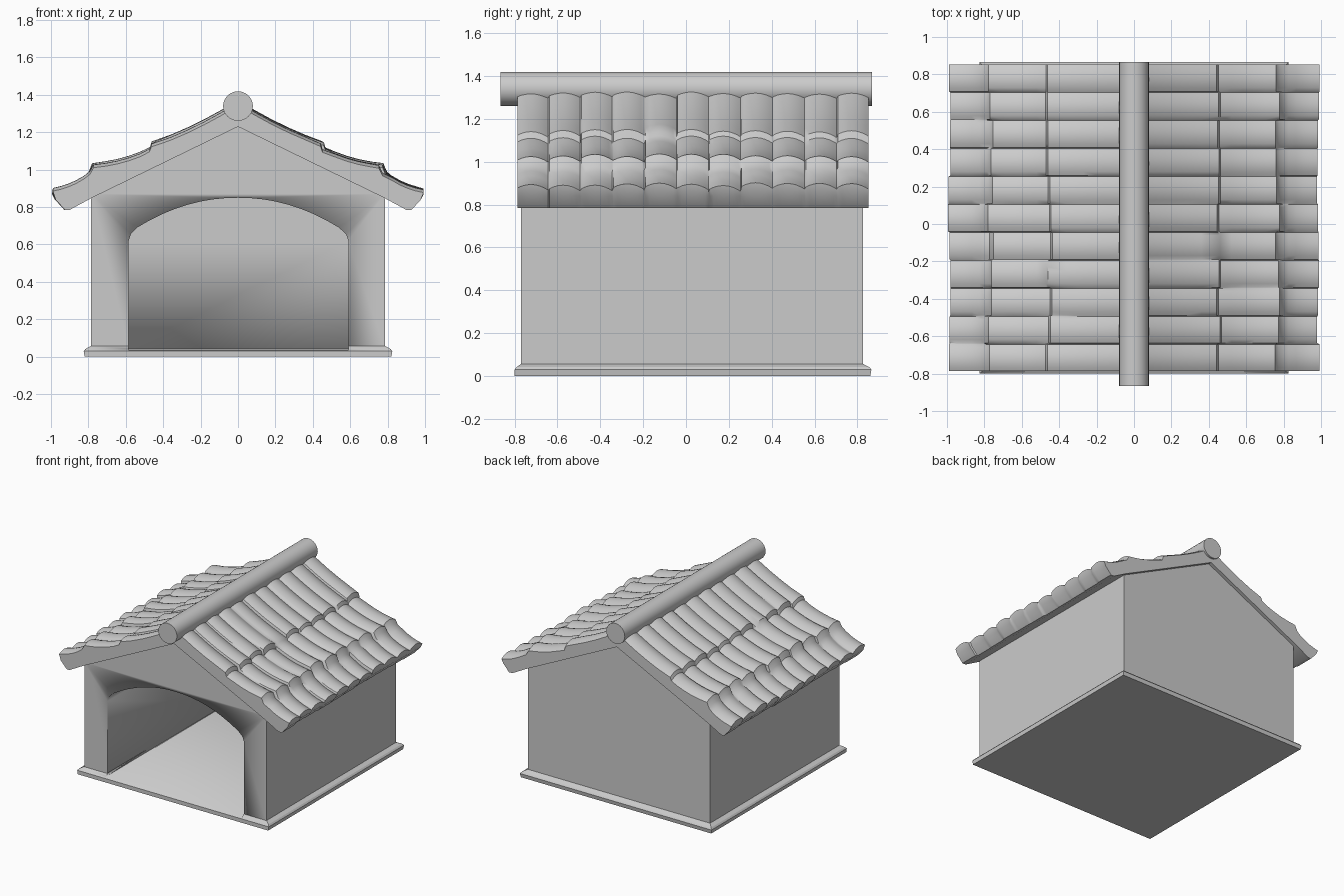
import bpy, bmesh, math, random

if "Cube" in bpy.data.objects:
    bpy.data.objects.remove(bpy.data.objects["Cube"])

random.seed(4)


def finish(name, bm, angle=35):
    bmesh.ops.recalc_face_normals(bm, faces=bm.faces)
    mesh = bpy.data.meshes.new(name)
    bm.to_mesh(mesh)
    bm.free()
    ob = bpy.data.objects.new(name, mesh)
    bpy.context.collection.objects.link(ob)
    bpy.ops.object.select_all(action='DESELECT')
    ob.select_set(True)
    bpy.context.view_layer.objects.active = ob
    bpy.ops.object.shade_smooth_by_angle(angle=math.radians(angle))
    return ob


def loft(name, rings, angle=35):
    """Skin a list of closed rings and cap both ends."""
    bm = bmesh.new()
    rows = [[bm.verts.new(p) for p in ring] for ring in rings]
    for a, b in zip(rows, rows[1:]):
        for i in range(len(a)):
            j = (i + 1) % len(a)
            bm.faces.new((a[i], a[j], b[j], b[i]))
    bm.faces.new(rows[0])
    bm.faces.new(rows[-1])
    return finish(name, bm, angle)


def extrude_y(name, profile, y0, y1):
    return loft(name, [[(x, y, z) for x, z in profile] for y in (y0, y1)])


def rect(hx, y0, y1, z):
    return [(-hx, y0, z), (hx, y0, z), (hx, y1, z), (-hx, y1, z)]


# Walls with gables
walls = extrude_y("walls", [(-0.785, 0.04), (0.785, 0.04), (0.785, 0.87),
                            (0, 1.26), (-0.785, 0.87)], -0.77, 0.825)

# Base plinth with a sloped top edge
plinth = loft("plinth", [rect(0.82, -0.80, 0.86, 0), rect(0.825, -0.80, 0.865, 0.03),
                         rect(0.815, -0.79, 0.855, 0.042), rect(0.78, -0.765, 0.82, 0.06)], 20)

# Arched doorway and room, cut from walls and plinth
arch = [(-0.585, 0.035), (0.59, 0.035), (0.59, 0.62), (0.578, 0.655), (0.54, 0.69)]
for i in range(1, 16):
    x = 0.54 - 1.08 * i / 16
    arch.append((x, 0.69 + 0.16 * (1 - (abs(x) / 0.54) ** 2.1)))
arch += [(-0.54, 0.69), (-0.573, 0.655), (-0.585, 0.62)]
cutter = extrude_y("doorway_cutter", arch, -1.0, 0.76)
for ob in (walls, plinth):
    mod = ob.modifiers.new("doorway", 'BOOLEAN')
    mod.operation = 'DIFFERENCE'
    mod.solver = 'EXACT'
    mod.object = cutter
    bpy.context.view_layer.objects.active = ob
    bpy.ops.object.modifier_apply(modifier=mod.name)
bpy.data.objects.remove(cutter)

# Tiled roof slopes: three overlapping courses, rippled columns
COURSES = [((0.0, 1.345), (0.45, 1.125)),
           ((0.46, 1.095), (0.765, 1.01)),
           ((0.785, 0.965), (0.99, 0.875))]
COLUMNS = 11
Y0, Y1 = -0.79, 0.855


def roof_slope(name, side):
    rings = []
    width = (Y1 - Y0) / COLUMNS
    for c in range(COLUMNS):
        slide = [random.uniform(-0.015, 0.015) for _ in COURSES]
        lift = [random.uniform(-0.006, 0.008) for _ in COURSES]
        slide[2] = random.uniform(-0.012, 0.004)
        for t in (0.02, 0.15, 0.3, 0.45, 0.6, 0.75, 0.88, 0.98):
            y = Y0 + (c + t) * width
            wave = 0.024 * math.sin(math.pi * t) ** 0.8 - 0.010 * t
            ring = []
            for k, ((xa, za), (xb, zb)) in enumerate(COURSES):
                for u in (0, 0.2, 0.4, 0.6, 0.8, 1):
                    x = xa + (xb - xa) * u
                    z = za + (zb - za) * u + wave + lift[k]
                    z -= 0.014 * math.sin(math.pi * u)
                    if k < 2 and u == 1:
                        x += slide[k]
                    elif k > 0 and u == 0:
                        x += slide[k - 1]
                    elif k == 2 and u == 1:
                        x += slide[2]
                    ring.append((side * x, y, z))
            tip = slide[2]
            ring += [(side * (0.975 + tip), y, 0.84), (side * (0.925 + tip), y, 0.785),
                     (side * 0.90, y, 0.785), (side * 0.78, y, 0.85), (0, y, 1.23)]
            rings.append(ring)
    return loft(name, rings, 40)


roof_slope("roof_slope_right", 1)
roof_slope("roof_slope_left", -1)

# Ridge pole
N = 24
circle = [(0.08 * math.cos(2 * math.pi * i / N), 1.34 + 0.079 * math.sin(2 * math.pi * i / N))
          for i in range(N)]
extrude_y("ridge_pole", circle, -0.865, 0.867)
